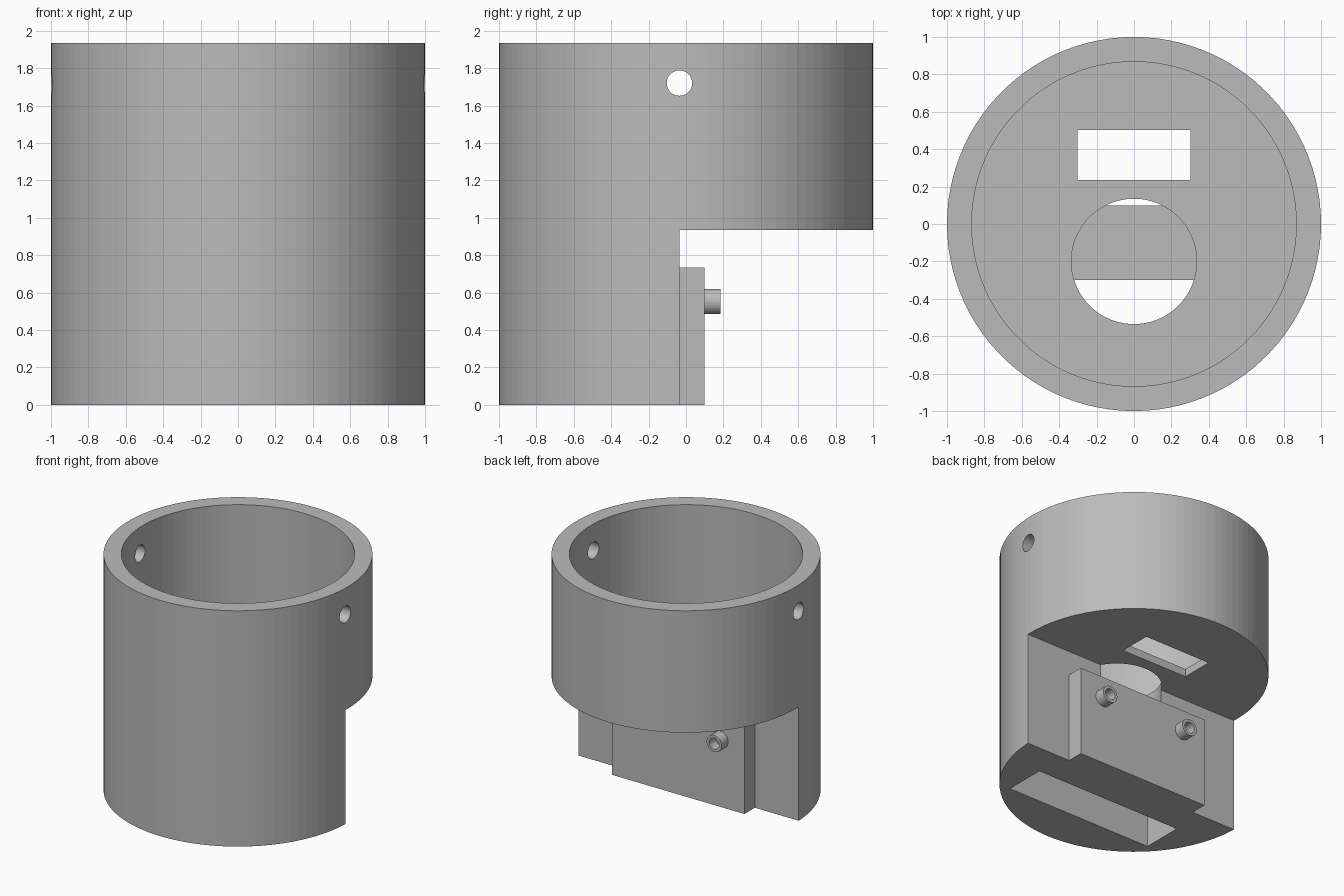
import bpy
import math

if "Cube" in bpy.data.objects:
    bpy.data.objects.remove(bpy.data.objects["Cube"], do_unlink=True)

HEIGHT, SHELF, FLOOR = 1.935, 0.935, 1.0
WALL_Y, PLATE_Y, PLATE_TOP = -0.035, 0.1, 0.735

grey = bpy.data.materials.new("plain grey")
grey.use_nodes = True
grey.diffuse_color = (0.5, 0.5, 0.5, 1)
grey.node_tree.nodes["Principled BSDF"].inputs["Base Color"].default_value = (0.5, 0.5, 0.5, 1)


def finish(name):
    obj = bpy.context.object
    obj.name = name
    bpy.ops.object.transform_apply(location=True, rotation=True, scale=True)
    obj.data.materials.append(grey)
    return obj


def box(name, x, y, z):
    """Box from (low, high) ranges on each axis."""
    ranges = (x, y, z)
    bpy.ops.mesh.primitive_cube_add(size=1, location=[(a + b) / 2 for a, b in ranges])
    bpy.context.object.scale = [b - a for a, b in ranges]
    return finish(name)


def cylinder(name, radius, depth, center, rotation=(0, 0, 0), sides=100):
    bpy.ops.mesh.primitive_cylinder_add(vertices=sides, radius=radius, depth=depth,
                                        location=center, rotation=rotation)
    return finish(name)


def cut(target, cutter):
    """Subtract the cutter and remove it."""
    cutter.hide_render = True
    bpy.ops.object.select_all(action="DESELECT")
    bpy.context.view_layer.objects.active = target
    target.select_set(True)
    mod = target.modifiers.new("cut", "BOOLEAN")
    mod.operation = "DIFFERENCE"
    mod.solver = "EXACT"
    mod.object = cutter
    bpy.ops.object.modifier_apply(modifier=mod.name)
    bpy.data.objects.remove(cutter, do_unlink=True)


# Round body with the lower back half removed
body = cylinder("cup_body", 1, HEIGHT, (0, 0, HEIGHT / 2))
cut(body, box("back_cutter", (-1.2, 1.2), (WALL_Y, 1.2), (-0.1, SHELF)))

# Open cup above a thin floor
cut(body, cylinder("cup_cutter", 0.868, 1, (0, 0, FLOOR + 0.5)))

# Slot in the underside, round passage and window in the floor
cut(body, box("slot_cutter", (-0.667, 0.667), (-0.64, -0.3), (-0.1, PLATE_TOP + 0.005)))
cut(body, cylinder("passage_cutter", 0.335, 0.5, (0, -0.2, PLATE_TOP + 0.25)))
cut(body, box("window_cutter", (-0.302, 0.302), (0.235, 0.503), (0.8, 1.2)))

# Pin hole across both sides of the cup
cut(body, cylinder("pin_cutter", 0.068, 3, (0, WALL_Y, 1.72), (0, math.pi / 2, 0), 48))

# Mounting plate on the flat back wall
box("mounting_plate", (-0.6, 0.6), (WALL_Y, PLATE_Y), (0, PLATE_TOP))

# Hollow pegs on the plate
for side, name in ((1, "left_peg"), (-1, "right_peg")):
    turn = (math.pi / 2, 0, 0)
    x, z, length = side * 0.385, 0.552, 0.085
    peg = cylinder(name, 0.068, length, (x, PLATE_Y + length / 2, z), turn, 48)
    cut(peg, cylinder("bore_cutter", 0.045, 0.3, (x, PLATE_Y + length / 2, z), turn, 48))
